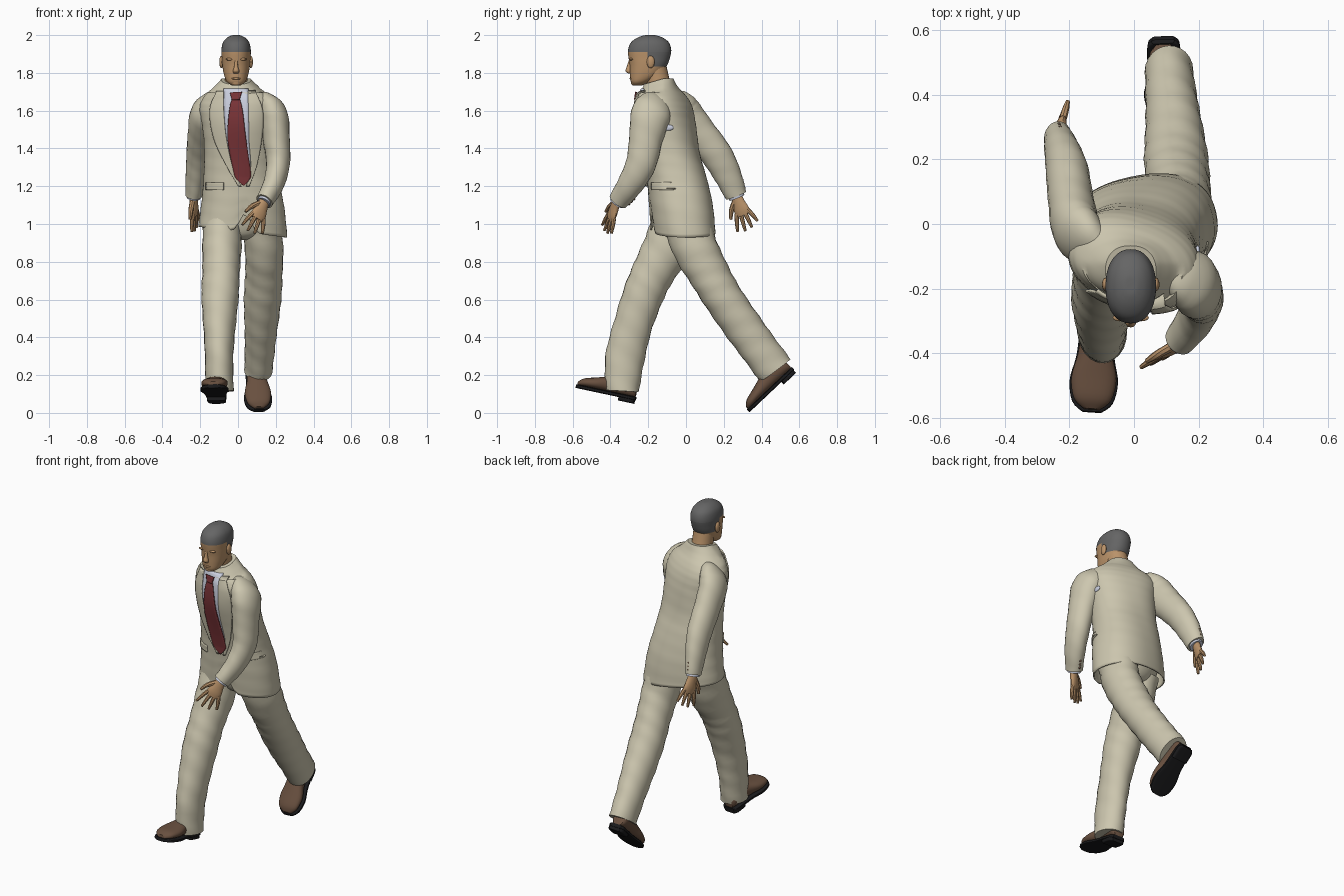
import bpy, bmesh, math
from mathutils import Vector, Matrix
from mathutils.bvhtree import BVHTree

if "Cube" in bpy.data.objects:
    bpy.data.objects.remove(bpy.data.objects["Cube"])

X, Z = Vector((1, 0, 0)), Vector((0, 0, 1))
parts = []


def material(name, r, g, b):
    m = bpy.data.materials.new(name)
    m.use_nodes = True
    m.diffuse_color = (r, g, b, 1)
    bsdf = m.node_tree.nodes["Principled BSDF"]
    bsdf.inputs["Base Color"].default_value = (r, g, b, 1)
    bsdf.inputs["Roughness"].default_value = 0.8
    return m


SUIT = material("cream_cloth", .61, .57, .43)
SHIRT = material("pale_shirt", .60, .63, .74)
TIE = material("dark_red_tie", .20, .035, .04)
SKIN = material("skin", .50, .295, .145)
HAIR = material("grey_hair", .13, .13, .13)
LEATHER = material("brown_leather", .14, .08, .05)
SOLE = material("black_sole", .01, .01, .011)


def finish(name, bm, *mats):
    mesh = bpy.data.meshes.new(name)
    bmesh.ops.recalc_face_normals(bm, faces=bm.faces)
    bm.to_mesh(mesh)
    bm.free()
    ob = bpy.data.objects.new(name, mesh)
    bpy.context.scene.collection.objects.link(ob)
    for m in mats:
        mesh.materials.append(m)
    parts.append(ob)
    return ob


def smooth_rows(rows, steps):
    """Catmull-Rom interpolation of tuples of any length."""
    out = []
    for i in range(len(rows) - 1):
        a, b, c, d = (rows[min(max(i + k, 0), len(rows) - 1)] for k in (-1, 0, 1, 2))
        for s in range(steps):
            t = s / steps
            out.append([q + t / 2 * (r - p + t * (2 * p - 5 * q + 4 * r - w + t * (3 * (q - r) + w - p)))
                        for p, q, r, w in zip(a, b, c, d)])
    return out + [list(rows[-1])]


def loft_mesh(rings, axis=None, side=X, n=24, steps=4, power=2, caps=(True, True), folds=0):
    """Rings are (x, y, z, half width, half depth, optional turn in degrees)."""
    bm = bmesh.new()
    rows, loops = smooth_rows(rings, steps), []
    for i, row in enumerate(rows):
        lo, hi = rows[max(i - 1, 0)], rows[min(i + 1, len(rows) - 1)]
        t = (axis or Vector(hi[:3]) - Vector(lo[:3])).normalized()
        u = (side - t * side.dot(t)).normalized()
        if len(row) > 5:
            u = Matrix.Rotation(math.radians(row[5]), 3, t) @ u
        v = t.cross(u)
        loop = []
        for k in range(n):
            a = math.tau * k / n
            c, s = (math.copysign(abs(f) ** (2 / power), f) for f in (math.cos(a), math.sin(a)))
            swell = 1 + folds * math.sin(2 * a + i * 1.1) * math.sin(i * .7)
            loop.append(bm.verts.new(Vector(row[:3]) + (u * c * row[3] + v * s * row[4]) * swell))
        loops.append(loop)
    for p, q in zip(loops, loops[1:]):
        for k in range(n):
            bm.faces.new((p[k], p[k - 1], q[k - 1], q[k]))
    for loop, cap in zip((loops[0], loops[-1]), caps):
        if cap:
            bm.faces.new(loop)
    return bm


def loft(name, rings, mat, **kw):
    return finish(name, loft_mesh(rings, **kw), mat)


def ball(name, loc, size, mat):
    bm = bmesh.new()
    bmesh.ops.create_uvsphere(bm, u_segments=16, v_segments=10, radius=1)
    bm.transform(Matrix.Translation(loc) @ Matrix.Diagonal((*size, 1)))
    return finish(name, bm, mat)


# Jacket body, twisted between hips and shoulders
bm = loft_mesh([(.025, -.015, .96, .235, .165, 12), (.025, -.027, 1.1, .22, .166, 8),
                (.015, -.05, 1.25, .197, .158, 0), (.01, -.08, 1.38, .187, .15, -8),
                (.005, -.105, 1.52, .195, .15, -16), (0, -.115, 1.61, .205, .14, -18),
                (-.002, -.125, 1.67, .185, .12, -18), (-.008, -.14, 1.72, .128, .098, -14),
                (-.01, -.145, 1.77, .078, .078, 0)],
               axis=Z, n=64, steps=6, power=2.3, caps=(False, True), folds=.008)
for v in bm.verts:
    low = max(0, 1 - (v.co.z - .96) / .2)
    v.co.z -= .12 * low * v.co.x
    if v.co.y < -.08:
        v.co.z += .1 * low * math.exp(-((v.co.x - .04) / .04) ** 2)
    if v.co.z > 1.7:
        v.co.z -= .03 * min(1, max(0, (-.12 - v.co.y) / .1))
bm.normal_update()
body = BVHTree.FromBMesh(bm)
jacket = finish("jacket", bm, SUIT)
jacket.modifiers.new("cloth", "SOLIDIFY").thickness = .008


def plate(name, rows, lift, mat, columns=8, steps=5):
    """Thin panel of (z, centre x, half width) rows laid on the jacket front."""
    bm = bmesh.new()
    grid = []
    for z, mid, half in smooth_rows(rows, steps):
        line = []
        for k in range(columns + 1):
            p = Vector((mid + half * (2 * k / columns - 1), -1, z))
            hit, normal = body.ray_cast(p, Vector((0, 1, 0)))[:2]
            if hit is None:
                hit, normal = body.find_nearest(Vector((p.x, -.2, z)))[:2]
            line.append(bm.verts.new(hit + normal * math.copysign(lift, -normal.y)))
        grid.append(line)
    for a, b in zip(grid, grid[1:]):
        for k in range(columns):
            bm.faces.new((a[k], a[k + 1], b[k + 1], b[k]))
    ob = finish(name, bm, mat)
    mod = ob.modifiers.new("thickness", "SOLIDIFY")
    mod.thickness, mod.offset = .008, 0


# Shirt front, tie, lapels and pocket flaps
plate("shirt_front", [(1.715, -.01, .064), (1.6, -.008, .066), (1.45, 0, .06),
                      (1.3, .018, .047), (1.21, .03, .008)], .003, SHIRT)
plate("tie", [(1.66, -.008, .02), (1.6, -.008, .034), (1.45, -.004, .047),
              (1.28, .022, .044), (1.24, .026, .035), (1.205, .03, .003)], .012, TIE)
plate("tie_knot", [(1.695, -.008, .03), (1.655, -.008, .019)], .016, TIE)
for tag, s in (("right", -1), ("left", 1)):
    plate(tag + "_lapel", [(1.7, s * .08 - .01, .018), (1.6, s * .1 - .008, .036),
                           (1.45, s * .09, .032), (1.3, s * .06 + .02, .014),
                           (1.2, s * .02 + .03, .008)], .008, SUIT)
    plate(tag + "_pocket_flap", [(1.22, s * .15 + .03, .045), (1.18, s * .15 + .03, .045)], .003, SUIT)
    # Shirt showing at the armhole
    gap = body.ray_cast(Vector((s, -.045 - s * .05, 1.51)), -s * X)[0]
    ball(tag + "_armhole_gap", gap, (.008, .03, .016), SHIRT)

# Neck and collar
loft("neck", [(-.01, -.12, 1.66, .065, .07), (-.01, -.145, 1.74, .06, .063),
              (-.01, -.165, 1.83, .06, .062)], SKIN)
loft("shirt_collar", [(-.01, -.15, 1.69, .072, .072), (-.01, -.157, 1.75, .064, .068)], SHIRT)

# Head with a cut hairline: (height, front y, back y, half width)
skull = [(1.733, -.278, -.235, .022), (1.752, -.292, -.195, .048), (1.79, -.296, -.135, .064),
         (1.84, -.298, -.10, .073), (1.88, -.304, -.085, .076), (1.92, -.307, -.078, .078),
         (1.96, -.292, -.09, .07), (1.985, -.26, -.12, .05), (1.998, -.225, -.155, .025),
         (2.0, -.20, -.18, .008)]
bm = loft_mesh([(-.01, (f + b) / 2, z, w, (b - f) / 2) for z, f, b, w in skull],
               axis=Z, n=36, steps=4, power=2.2)
for point, normal in (((0, 0, 1.91), Z), ((0, 0, 1.835), Z), ((0, -.205, 0), Vector((0, 1, 0)))):
    bmesh.ops.bisect_plane(bm, geom=bm.verts[:] + bm.edges[:] + bm.faces[:],
                           plane_co=point, plane_no=normal)
for f in bm.faces:
    c = f.calc_center_median()
    f.material_index = int(c.z > (1.91 if c.y < -.205 else 1.835))
finish("head", bm, SKIN, HAIR)

# Face details
loft("nose", [(-.01, -.296, 1.87, .007, .006), (-.01, -.301, 1.835, .01, .012),
              (-.01, -.304, 1.81, .017, .016), (-.01, -.298, 1.797, .012, .008)], SKIN, axis=Z, n=12)
ball("mouth", (-.01, -.291, 1.77), (.025, .008, .006), SKIN)
ball("chin", (-.01, -.278, 1.747), (.024, .013, .014), SKIN)
for tag, s in (("right", -1), ("left", 1)):
    ball(tag + "_ear", (s * .078 - .01, -.187, 1.858), (.011, .021, .033), SKIN)
    ball(tag + "_brow", (s * .034 - .01, -.29, 1.872), (.022, .011, .007), SKIN)


def hand(tag, wrist, aim, spread):
    wrist, aim, spread = Vector(wrist), Vector(aim).normalized(), Vector(spread)
    spread = (spread - aim * spread.dot(aim)).normalized()

    def at(along, across, *radii):
        return (*(wrist + aim * along + spread * across), *radii)
    loft(tag + "_palm", [at(-.03, 0, .028, .021), at(.02, 0, .033, .02), at(.065, 0, .043, .018),
                         at(.095, 0, .037, .013)], SKIN, side=spread, n=16)
    for i, length in enumerate((.09, .102, .096, .075)):
        a = (i - 1.5) * .022
        loft(f"{tag}_finger_{i + 1}", [at(.075, a, .012, .012), at(.075 + length / 2, a * 1.5, .011, .011),
                                       at(.075 + length, a * 1.9, .007, .007)], SKIN, n=8)
    loft(tag + "_thumb", [at(.01, -.02, .015, .015), at(.05, -.056, .013, .013),
                          at(.092, -.075, .008, .008)], SKIN, n=8)


# Arms: left swings forward, right swings back
arms = {"left": [(.09, -.145, 1.655, .035, .05), (.145, -.165, 1.63, .06, .09),
                 (.187, -.187, 1.575, .077, .105), (.203, -.213, 1.45, .07, .09),
                 (.212, -.238, 1.32, .063, .08), (.188, -.295, 1.21, .056, .068),
                 (.14, -.36, 1.12, .046, .054)],
        "right": [(-.09, -.08, 1.655, .035, .05), (-.14, -.05, 1.63, .06, .09),
                  (-.178, -.015, 1.58, .075, .102), (-.195, .07, 1.48, .07, .092),
                  (-.207, .16, 1.37, .066, .083), (-.222, .22, 1.26, .056, .072),
                  (-.235, .265, 1.15, .043, .058)]}
for tag, path in arms.items():
    loft(tag + "_sleeve", path, SUIT, folds=.025, steps=5)
    end = Vector(path[-1][:3])
    aim = (end - Vector(path[-2][:3])).normalized()
    loft(tag + "_shirt_cuff", [(*(end - aim * .02), .038, .044), (*(end + aim * .012), .036, .042)], SHIRT)
    for k in range(3):
        spot = end - aim * (.025 + .02 * k) - aim.cross(X).normalized() * (.056 + .003 * k)
        ball(f"{tag}_cuff_button_{k + 1}", spot, (.007, .007, .007), LEATHER)
hand("left", (.135, -.37, 1.11), (-.06, -.05, -.14), (.75, .3, -.55))
hand("right", (-.235, .272, 1.135), (.01, .055, -.15), (.3, .8, .4))

# Trousers
loft("trouser_seat", [(.025, -.02, .915, .02, .05), (.025, -.02, .95, .12, .1),
                      (.02, -.02, 1.05, .19, .13), (.02, -.04, 1.17, .17, .12)], SUIT, axis=Z)
legs = {"right": [(-.08, -.05, 1.02, .1, .13), (-.085, -.10, .88, .105, .125),
                  (-.09, -.175, .74, .1, .112), (-.095, -.228, .62, .097, .11),
                  (-.098, -.285, .45, .085, .102), (-.1, -.325, .28, .076, .102),
                  (-.098, -.338, .115, .074, .09)],
        "left": [(.12, .0, 1.02, .1, .13), (.138, .05, .87, .103, .118),
                 (.137, .12, .74, .1, .108), (.131, .19, .62, .098, .106),
                 (.124, .285, .48, .09, .102), (.116, .38, .35, .082, .098),
                 (.108, .473, .225, .073, .102)]}
for tag, path in legs.items():
    loft(tag + "_trouser_leg", path, SUIT, folds=.04, steps=5)


def shoe(tag, heel, toe):
    heel, fwd = Vector(heel), (Vector(toe) - Vector(heel)).normalized()
    up = fwd.cross(X).normalized()

    def at(along, high, *radii):
        return (*(heel + fwd * along + up * high), *radii)
    upper = [(.0, .03, .06), (.02, .045, .085), (.09, .05, .1), (.15, .055, .085),
             (.22, .07, .064), (.285, .058, .045), (.314, .025, .022)]
    frame = dict(axis=fwd, side=X)
    loft(tag + "_shoe", [at(s, .03 + h / 2, w, h / 2) for s, w, h in upper], LEATHER, power=2.3, **frame)
    loft(tag + "_sole", [at(s * 1.03 - .004, .026, w + .005, .01) for s, w, h in upper],
         SOLE, power=5, **frame)
    loft(tag + "_heel", [at(s, .012, w + .004, .014) for s, w, h in upper[:2]]
         + [at(.085, .012, .05, .014)], SOLE, power=6, **frame)


shoe("right", (-.11, -.275, .05), (-.13, -.58, .115))
shoe("left", (.09, .58, .212), (.113, .34, -.015))

# Smooth shading with sharp edges kept
bpy.ops.object.select_all(action="DESELECT")
for ob in parts:
    ob.select_set(True)
bpy.context.view_layer.objects.active = jacket
bpy.ops.object.shade_smooth_by_angle(angle=math.radians(40))
